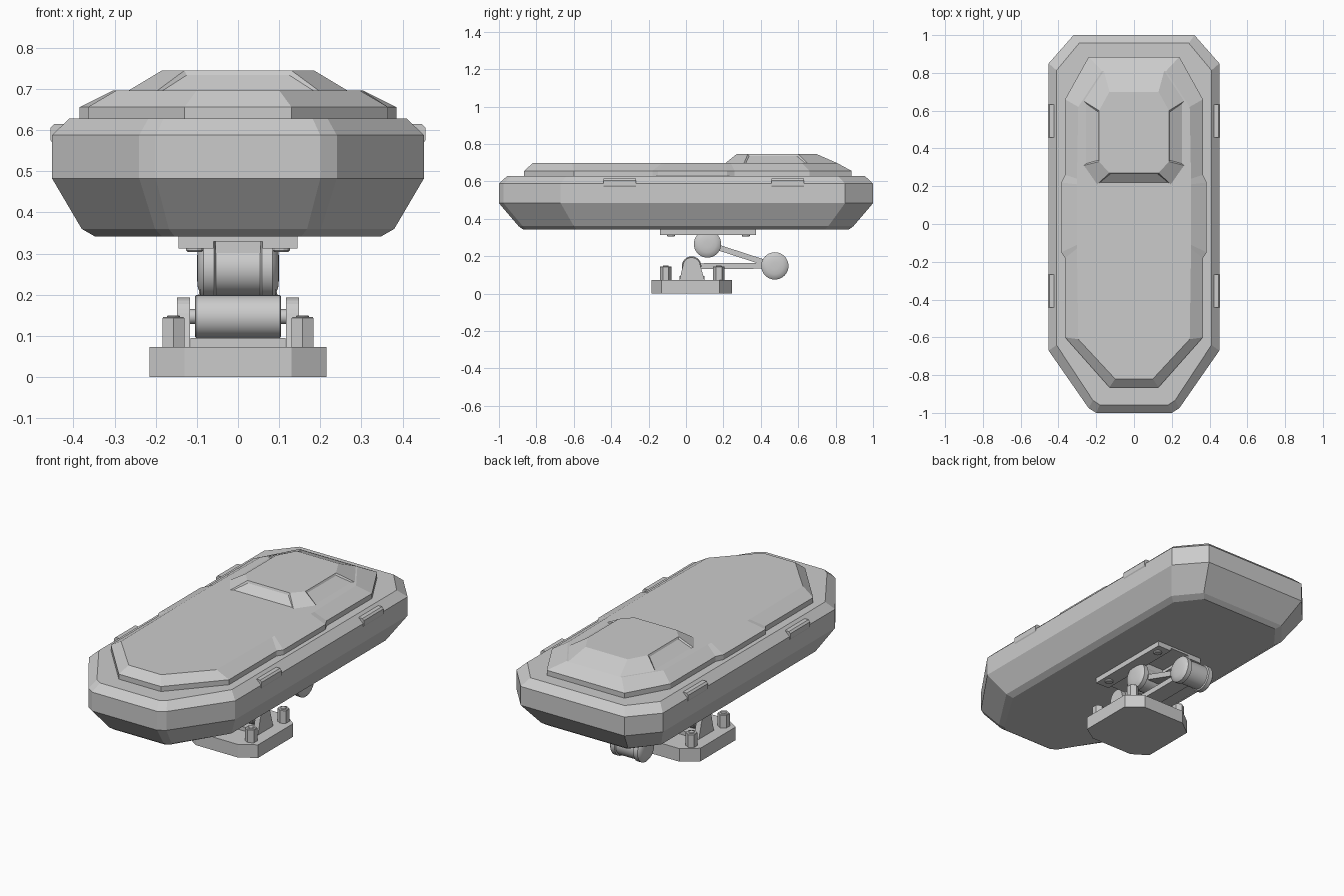
import bpy, bmesh, math

if "Cube" in bpy.data.objects:
    bpy.data.objects.remove(bpy.data.objects["Cube"])


def loft(name, rings, smooth=False, inset=None):
    """Skin closed rings of 3D points, capping both ends."""
    bm = bmesh.new()
    vs = [[bm.verts.new(p) for p in r] for r in rings]
    n = len(rings[0])
    bm.faces.new(vs[0])
    bm.faces.new(vs[-1])
    for a, b in zip(vs, vs[1:]):
        for i in range(n):
            j = (i + 1) % n
            bm.faces.new((a[i], a[j], b[j], b[i]))
    bmesh.ops.recalc_face_normals(bm, faces=bm.faces[:])
    if inset:
        faces = [f for f in bm.faces if inset(f)]
        bmesh.ops.inset_individual(bm, faces=faces, thickness=0.012, depth=-0.006)
    me = bpy.data.meshes.new(name)
    bm.to_mesh(me)
    bm.free()
    ob = bpy.data.objects.new(name, me)
    bpy.context.collection.objects.link(ob)
    if smooth:
        bpy.ops.object.select_all(action='DESELECT')
        ob.select_set(True)
        bpy.context.view_layer.objects.active = ob
        bpy.ops.object.shade_smooth_by_angle(angle=math.radians(32))
    return ob


def ring(half, z, sx=1, sy=1):
    """Mirror a front-to-back half outline across x = 0 at height z."""
    pts = half + [(-x, y) for x, y in reversed(half)]
    return [(x * sx, y * sy, z) for x, y in pts]


def prism(name, profile, x0, x1):
    """Extrude a (y, z) profile along x."""
    return loft(name, [[(x, y, z) for y, z in profile] for x in (x0, x1)])


def box(name, x0, x1, y0, y1, z0, z1):
    return prism(name, [(y0, z0), (y1, z0), (y1, z1), (y0, z1)], x0, x1)


def lathe_x(name, profile, y, z, n=40):
    """Turn an (x, radius) profile about an x-parallel axis."""
    return loft(name, [[(x, y + r * math.cos(2 * math.pi * i / n),
                         z + r * math.sin(2 * math.pi * i / n)) for i in range(n)]
                       for x, r in profile], smooth=True)


def post(name, x, y, z0, z1, r, n, bev):
    def circle(rad, z):
        return [(x + rad * math.cos(2 * math.pi * (i + .5) / n),
                 y + rad * math.sin(2 * math.pi * (i + .5) / n), z) for i in range(n)]
    return loft(name, [circle(r, z0), circle(r, z1 - bev), circle(r - abs(bev), z1)])


# Faceted pod hull
hull = [(.2, -1), (.24, -.975), (.452, -.67), (.452, .85), (.32, 1)]
loft("pod_hull", [ring(hull, .342, .77, .87), ring(hull, .36, .84, .895),
                  ring(hull, .483), ring(hull, .588), ring(hull, .628, .907, .957)])

# Lid with a wider middle section
lid_low = [(.13, -.865), (.365, -.6), (.365, -.18), (.385, -.15),
           (.385, .22), (.365, .26), (.365, .66), (.24, .885)]
lid_top = [(.1, -.82), (.295, -.61), (.302, -.13), (.302, -.11),
           (.302, .21), (.302, .24), (.295, .62), (.17, .81)]
loft("pod_lid", [ring(lid_low, .62), ring(lid_low, .656), ring(lid_top, .697)])

# Raised head canopy with recessed sloped windows at front and sides
can_low = [(.195, .21), (.265, .31), (.265, .65), (.16, .81)]
can_top = [(.13, .27), (.185, .33), (.185, .6), (.13, .70)]


def window(f):
    n = f.normal
    return .2 < n.z < .9 and (n.y < -.4 and abs(n.x) < .1 or abs(n.x) > .3 and abs(n.y) < .1)


loft("head_canopy", [ring(can_low, .69), ring(can_low, .697), ring(can_top, .745)], inset=window)

# Side latches
for s in (-1, 1):
    for y in (-.355, .545):
        prof = [(.40, .57), (.452, .57), (.456, .577), (.456, .605), (.447, .615), (.40, .615)]
        loft("side_latch", [[(s * x, yy, z) for x, z in prof] for yy in (y - .087, y + .087)])

# Mounting plate under the hull: thin top plate, two rails, bolts
box("mount_plate", -.145, .145, -.14, .375, .33, .345)
for s in (-1, 1):
    box("mount_rail", s * .06, s * .145, -.14, .375, .313, .333)
    for y in (-.08, .32):
        post("mount_bolt", s * .105, y, .32, .304, .022, 12, -.004)
box("hub_block", -.055, .055, .06, .17, .26, .333)

# Folding arm hubs: domed spools
spool = [(-.1, .02), (-.098, .045), (-.092, .064), (-.084, .073), (-.058, .073), (-.054, .066)]
spool += [(-x, r) for x, r in reversed(spool)]
UP, FAR, LOW = (.115, .265), (.475, .148), (.03, .147)
lathe_x("upper_hub", spool, *UP)
lathe_x("elbow_hub", spool, *FAR)
lathe_x("base_drum", [(-.105, .049), (-.102, .052), (.102, .052), (.105, .049)], *LOW)
lathe_x("base_pin", [(-.125, .018), (.125, .018)], *LOW)


# Flat arms between the hubs
def arm(name, a, b, w, t=.015):
    dy, dz = b[0] - a[0], b[1] - a[1]
    k = t / math.hypot(dy, dz)
    ny, nz = -dz * k, dy * k
    prism(name, [(a[0] + ny, a[1] + nz), (b[0] + ny, b[1] + nz),
                 (b[0] - ny, b[1] - nz), (a[0] - ny, a[1] - nz)], -w, w)


arm("upper_arm", UP, FAR, .05)
arm("lower_arm", LOW, FAR, .05)

# Chamfered base, drum pad, arched lugs and hex posts
base = [(.13, -.185), (.215, -.13), (.215, .18), (.13, .245)]
loft("base_plate", [ring(base, 0), ring(base, .073)])
box("drum_pad", -.115, .115, -.035, .1, .07, .095)
arch = [(-.035, .07), (.1, .07)]
arch += [(.03 + .046 * math.cos(math.radians(t)), .147 + .046 * math.sin(math.radians(t)))
         for t in range(10, 171, 16)]
for s in (-1, 1):
    prism("pivot_lug", arch, s * .117, s * .148)
    for y in (-.108, .176):
        post("hex_post", s * .157, y, .07, .146, .031, 6, .003)
        post("post_bolt", s * .157, y, .14, .15, .016, 12, .002)
